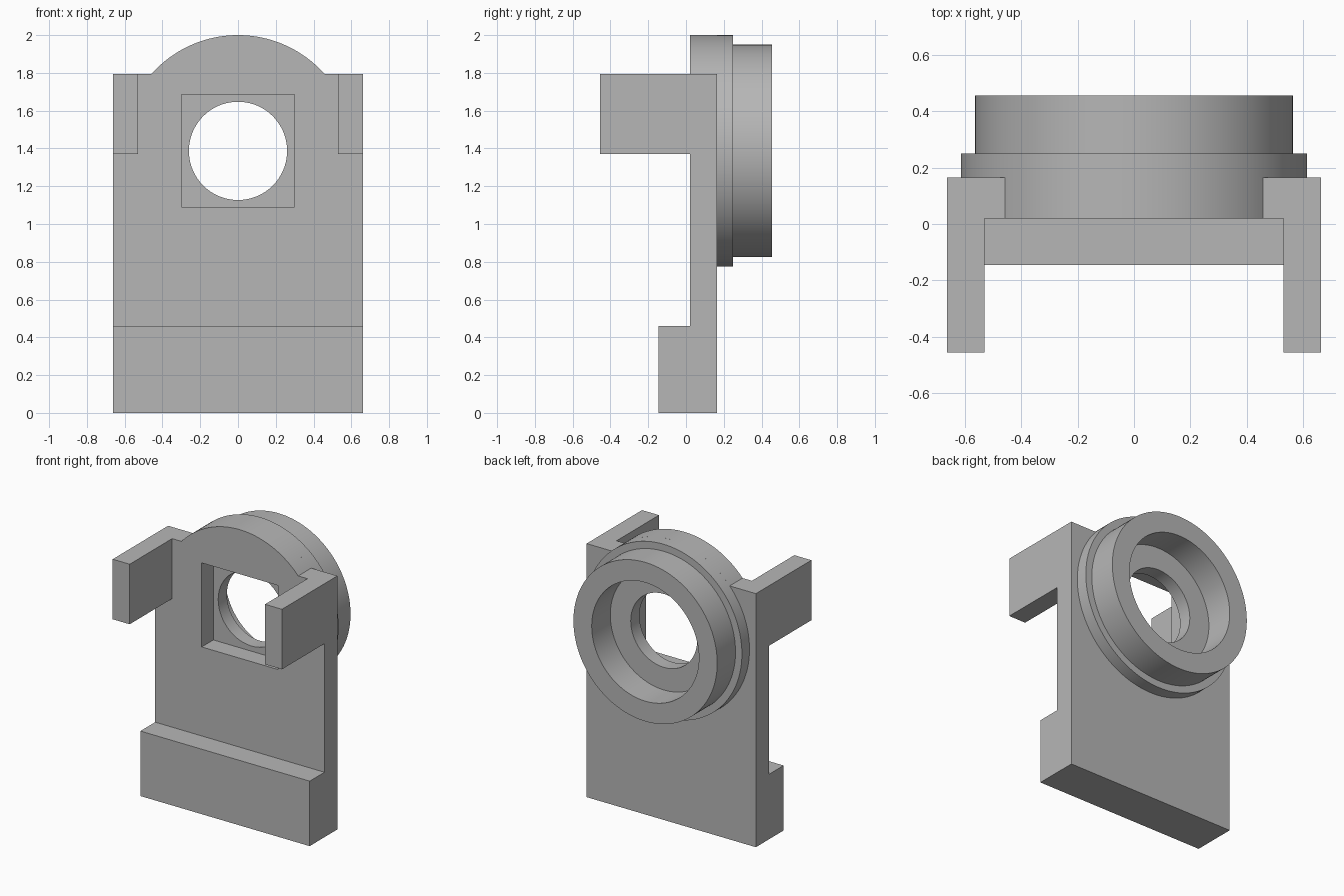
import bpy
import bmesh
import math
from mathutils import Matrix, Vector

cube = bpy.data.objects.get("Cube")
if cube:
    bpy.data.objects.remove(cube, do_unlink=True)

# Main dimensions
HALF_W = 0.663
TOP = 1.795
FRONT, BACK = 0.02, 0.165
AXIS_Z, FLANGE_R = 1.387, 0.613
SEGMENTS = 128

grey = bpy.data.materials.new("plain_grey")
grey.use_nodes = True
colour = (0.47, 0.47, 0.47, 1)
grey.diffuse_color = colour
grey.node_tree.nodes["Principled BSDF"].inputs["Base Color"].default_value = colour


def finish(name, bm):
    bmesh.ops.recalc_face_normals(bm, faces=bm.faces[:])
    mesh = bpy.data.meshes.new(name)
    bm.to_mesh(mesh)
    bm.free()
    mesh.materials.append(grey)
    obj = bpy.data.objects.new(name, mesh)
    bpy.context.scene.collection.objects.link(obj)
    return obj


def box(name, low, high):
    low, high = Vector(low), Vector(high)
    bm = bmesh.new()
    place = Matrix.Translation((low + high) / 2) @ Matrix.Diagonal((*(high - low), 1))
    bmesh.ops.create_cube(bm, size=1, matrix=place)
    return finish(name, bm)


def select_only(obj):
    bpy.ops.object.select_all(action='DESELECT')
    obj.select_set(True)
    bpy.context.view_layer.objects.active = obj


def combine(target, other, operation):
    mod = target.modifiers.new(operation.lower(), 'BOOLEAN')
    mod.operation, mod.solver, mod.object = operation, 'EXACT', other
    select_only(target)
    bpy.ops.object.modifier_apply(modifier=mod.name)
    bpy.data.objects.remove(other, do_unlink=True)


# Upright plate with a domed top, extruded front to back
start = math.asin((TOP - AXIS_Z) / FLANGE_R)
outline = [(-HALF_W, 0), (HALF_W, 0), (HALF_W, TOP)]
for i in range(49):
    a = start + (math.pi - 2 * start) * i / 48
    outline.append((FLANGE_R * math.cos(a), AXIS_Z + FLANGE_R * math.sin(a)))
outline.append((-HALF_W, TOP))
bm = bmesh.new()
face = bm.faces.new([bm.verts.new((x, FRONT, z)) for x, z in outline])
side = bmesh.ops.extrude_face_region(bm, geom=[face])
moved = [v for v in side["geom"] if isinstance(v, bmesh.types.BMVert)]
bmesh.ops.translate(bm, verts=moved, vec=(0, BACK - FRONT, 0))
body = finish("mounting_plate", bm)

# Foot bar and the two forward arms, merged into the plate
combine(body, box("foot_bar", (-HALF_W, -0.145, 0), (HALF_W, BACK, 0.46)), 'UNION')
for x in (-HALF_W, 0.53):
    arm = box("arm", (x, -0.455, 1.37), (x + HALF_W - 0.53, BACK, TOP))
    combine(body, arm, 'UNION')

# Square window through the plate
combine(body, box("window_cutter", (-0.298, -0.1, 1.09), (0.298, 0.3, 1.685)), 'DIFFERENCE')

# Stepped round collar with a bore, turned about the y axis
profile = [(0.26, 0.15), (0.26, 0.247), (0.42, 0.247), (0.42, 0.455),
           (0.563, 0.455), (0.563, 0.25), (FLANGE_R, 0.25), (FLANGE_R, 0.15)]
bm = bmesh.new()
rings = []
for i in range(SEGMENTS):
    a = math.tau * i / SEGMENTS
    rings.append([bm.verts.new((r * math.cos(a), y, AXIS_Z + r * math.sin(a)))
                  for r, y in profile])
for i, ring in enumerate(rings):
    after = rings[(i + 1) % SEGMENTS]
    for j in range(len(profile)):
        k = (j + 1) % len(profile)
        bm.faces.new((ring[j], ring[k], after[k], after[j]))
collar = finish("round_collar", bm)

for obj in (body, collar):
    select_only(obj)
    bpy.ops.object.shade_smooth_by_angle(angle=math.radians(30))
